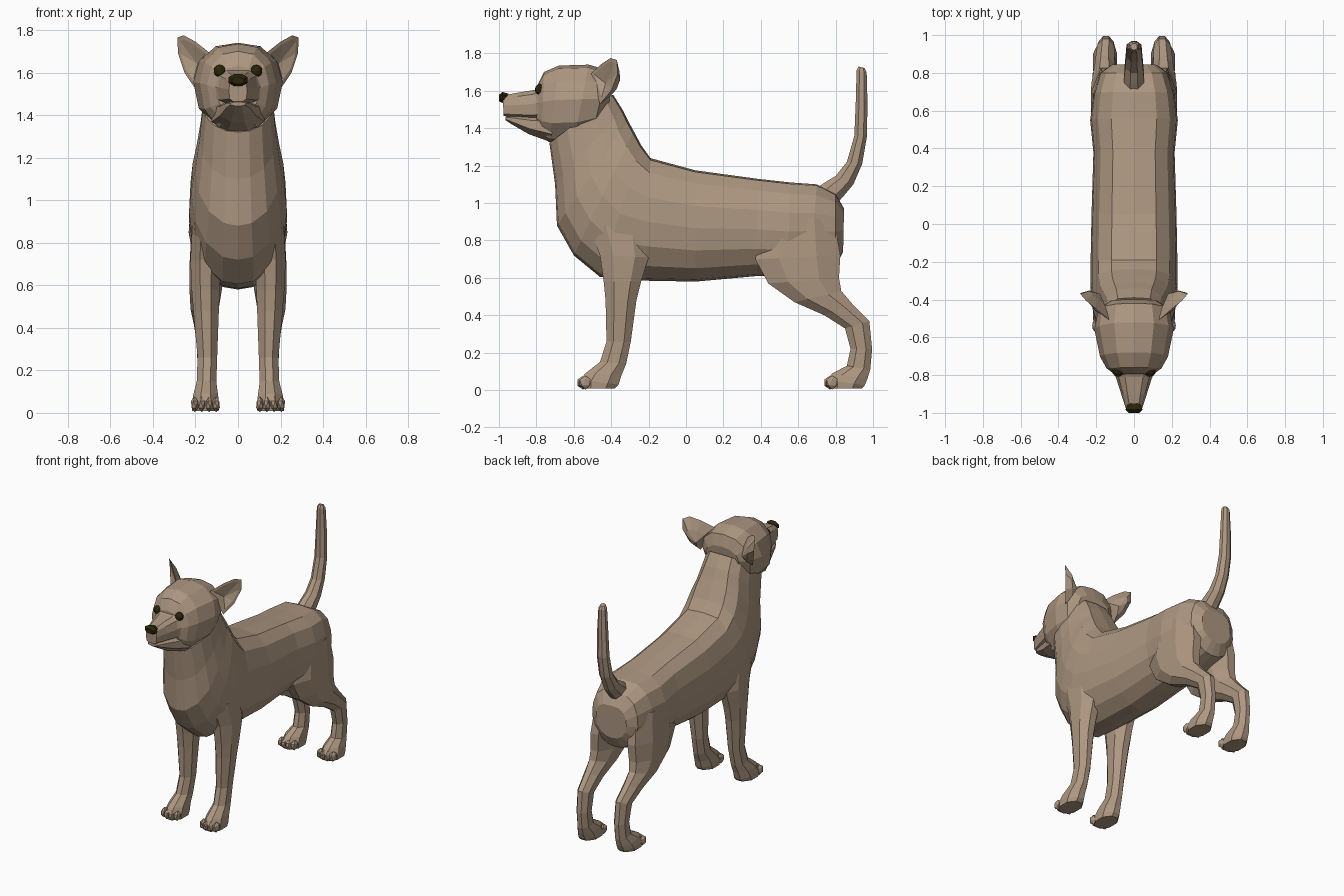
import bpy, bmesh, math
from mathutils import Vector


def material(name, rgb):
    m = bpy.data.materials.new(name)
    m.diffuse_color = (*rgb, 1)
    return m


TAN = material("tan_fur", (0.42, 0.31, 0.22))
DARK = material("dark_brown", (0.025, 0.018, 0.003))

# Half cross-sections: (fraction of half width, fraction from end to start)
BARREL = [(0, 1), (.52, .985), (.82, .88), (.97, .68), (1, .48),
          (.92, .28), (.68, .12), (.32, .02), (0, 0)]
ROUND = [(0, 1), (.5, .96), (.87, .79), (1, .55), (.88, .25), (.5, .04), (0, 0)]
OCTAGON = [(.38, 1), (1, .72), (1, .28), (.38, 0)]
BOX = [(.5, 1), (.85, .85), (1, .5), (.92, .1), (.55, 0)]


def finish(bm, name, mat, mirror=False):
    bmesh.ops.recalc_face_normals(bm, faces=bm.faces)
    me = bpy.data.meshes.new(name)
    bm.to_mesh(me)
    bm.free()
    me.materials.append(mat)
    ob = bpy.data.objects.new(name, me)
    bpy.context.collection.objects.link(ob)
    if mirror:
        mod = ob.modifiers.new("mirror", 'MIRROR')
        mod.use_mirror_merge = False
    return ob


def loft(name, rows, half, mat=TAN, mirror=False):
    """Skin rings; each row is (y, z) start, (y, z) end, half width, centre x."""
    full = half + [(-u, v) for u, v in reversed(half) if u > 0]
    bm = bmesh.new()
    rings = []
    for y0, z0, y1, z1, w, *cx in rows:
        c = cx[0] if cx else 0
        rings.append([bm.verts.new((c + u * w, y1 + (y0 - y1) * v, z1 + (z0 - z1) * v))
                      for u, v in full])
    n = len(full)
    for a, b in zip(rings, rings[1:]):
        for i in range(n):
            j = (i + 1) % n
            bm.faces.new((a[i], a[j], b[j], b[i]))
    bm.faces.new(rings[0])
    bm.faces.new(rings[-1])
    return finish(bm, name, mat, mirror)


def ball(name, center, scale, mat, mirror=True, sub=1):
    bm = bmesh.new()
    bmesh.ops.create_icosphere(bm, subdivisions=sub, radius=1)
    for v in bm.verts:
        v.co = Vector([c + s * p for c, s, p in zip(center, scale, v.co)])
    return finish(bm, name, mat, mirror)


# Torso and neck
loft("torso_and_neck", [
    (.845, .97, .84, .74, .12),
    (.80, 1.05, .80, .66, .18),
    (.70, 1.10, .66, .62, .215),
    (.56, 1.11, .54, .605, .232),
    (.38, 1.13, .38, .61, .215),
    (.05, 1.175, .05, .58, .225),
    (-.19, 1.24, -.22, .585, .23),
    (-.24, 1.31, -.46, .605, .23),
    (-.28, 1.385, -.60, .72, .22),
    (-.31, 1.44, -.69, .88, .20),
    (-.34, 1.50, -.70, 1.10, .18),
    (-.39, 1.58, -.73, 1.32, .165)], BARREL)

# Skull
loft("head", [
    (-.40, 1.63, -.42, 1.46, .13),
    (-.42, 1.71, -.50, 1.37, .19),
    (-.52, 1.74, -.60, 1.33, .21),
    (-.68, 1.735, -.73, 1.325, .18),
    (-.76, 1.70, -.77, 1.35, .145),
    (-.795, 1.63, -.80, 1.40, .10)], ROUND)

# Muzzle over a slightly smaller jaw, leaving a mouth crease
loft("muzzle", [
    (-.74, 1.63, -.76, 1.46, .125),
    (-.81, 1.605, -.82, 1.455, .095),
    (-.90, 1.59, -.90, 1.46, .068),
    (-.98, 1.575, -.975, 1.465, .043)], BOX)
loft("jaw", [
    (-.71, 1.48, -.72, 1.325, .125),
    (-.82, 1.47, -.84, 1.368, .085),
    (-.93, 1.47, -.93, 1.42, .055),
    (-.965, 1.462, -.965, 1.443, .035)], OCTAGON)
loft("nose", [
    (-.95, 1.585, -.95, 1.545, .03),
    (-.982, 1.594, -.982, 1.536, .045),
    (-1.0, 1.578, -1.0, 1.545, .028)], OCTAGON, DARK)
ball("eyes", (.085, -.782, 1.607), (.03, .026, .03), DARK, sub=2)


# Ears: a rim with a hollow front and a bulging back
def ears():
    rim = [Vector(p) for p in (
        (.13, -.51, 1.69), (.20, -.45, 1.745), (.255, -.405, 1.775),
        (.285, -.37, 1.765), (.282, -.365, 1.69), (.252, -.40, 1.60),
        (.205, -.46, 1.53))]
    hollow, back = Vector((.19, -.43, 1.64)), Vector((.18, -.37, 1.62))
    mid = sum(rim, Vector()) / len(rim)
    bm = bmesh.new()
    edge = [bm.verts.new(p) for p in rim]
    lip = [bm.verts.new(p.lerp(mid, .22)) for p in rim]
    rear = [bm.verts.new(p.lerp(back, .45) + Vector((0, .015, 0))) for p in rim]
    cup, bulge = bm.verts.new(hollow), bm.verts.new(back)
    n = len(rim)
    for i in range(n):
        j = (i + 1) % n
        bm.faces.new((edge[i], edge[j], lip[j], lip[i]))
        bm.faces.new((lip[i], lip[j], cup))
        bm.faces.new((edge[j], edge[i], rear[i], rear[j]))
        bm.faces.new((rear[j], rear[i], bulge))
    finish(bm, "ears", TAN, True)


ears()

# Legs with paws, mirrored left to right
loft("front_legs", [
    (-.52, .88, -.20, .88, .07, .145),
    (-.46, .72, -.20, .71, .072, .152),
    (-.44, .58, -.24, .58, .066, .152),
    (-.43, .48, -.265, .48, .060, .150),
    (-.425, .26, -.295, .26, .046, .144),
    (-.46, .15, -.32, .14, .046, .148),
    (-.54, .088, -.345, .08, .058, .152),
    (-.565, .055, -.36, .03, .064, .153),
    (-.56, .008, -.38, .008, .062, .153)], OCTAGON, mirror=True)
loft("hind_legs", [
    (.42, .92, .79, .92, .085, .13),
    (.37, .70, .825, .72, .082, .145),
    (.44, .57, .818, .60, .076, .152),
    (.58, .47, .83, .53, .066, .157),
    (.74, .40, .89, .46, .053, .155),
    (.85, .33, .98, .37, .045, .150),
    (.88, .22, .995, .22, .042, .148),
    (.86, .13, .985, .11, .044, .148),
    (.78, .088, .97, .06, .058, .152),
    (.755, .055, .955, .025, .064, .153),
    (.76, .008, .94, .008, .062, .153)], OCTAGON, mirror=True)
for label, y in (("front", -.55), ("hind", .77)):
    for k in range(4):
        outer = k in (0, 3)
        ball(f"{label}_toes_{k + 1}", (.103 + .0335 * k, y + .012 * outer, .04),
             (.02, .036, .037), TAN)

# Tail
loft("tail", [
    (.70, 1.08, .80, .99, .055),
    (.745, 1.112, .845, 1.04, .052),
    (.80, 1.145, .895, 1.10, .047),
    (.86, 1.22, .942, 1.21, .042),
    (.90, 1.36, .968, 1.36, .040),
    (.908, 1.55, .97, 1.55, .034),
    (.912, 1.71, .966, 1.70, .026),
    (.922, 1.73, .955, 1.722, .016)], OCTAGON)
